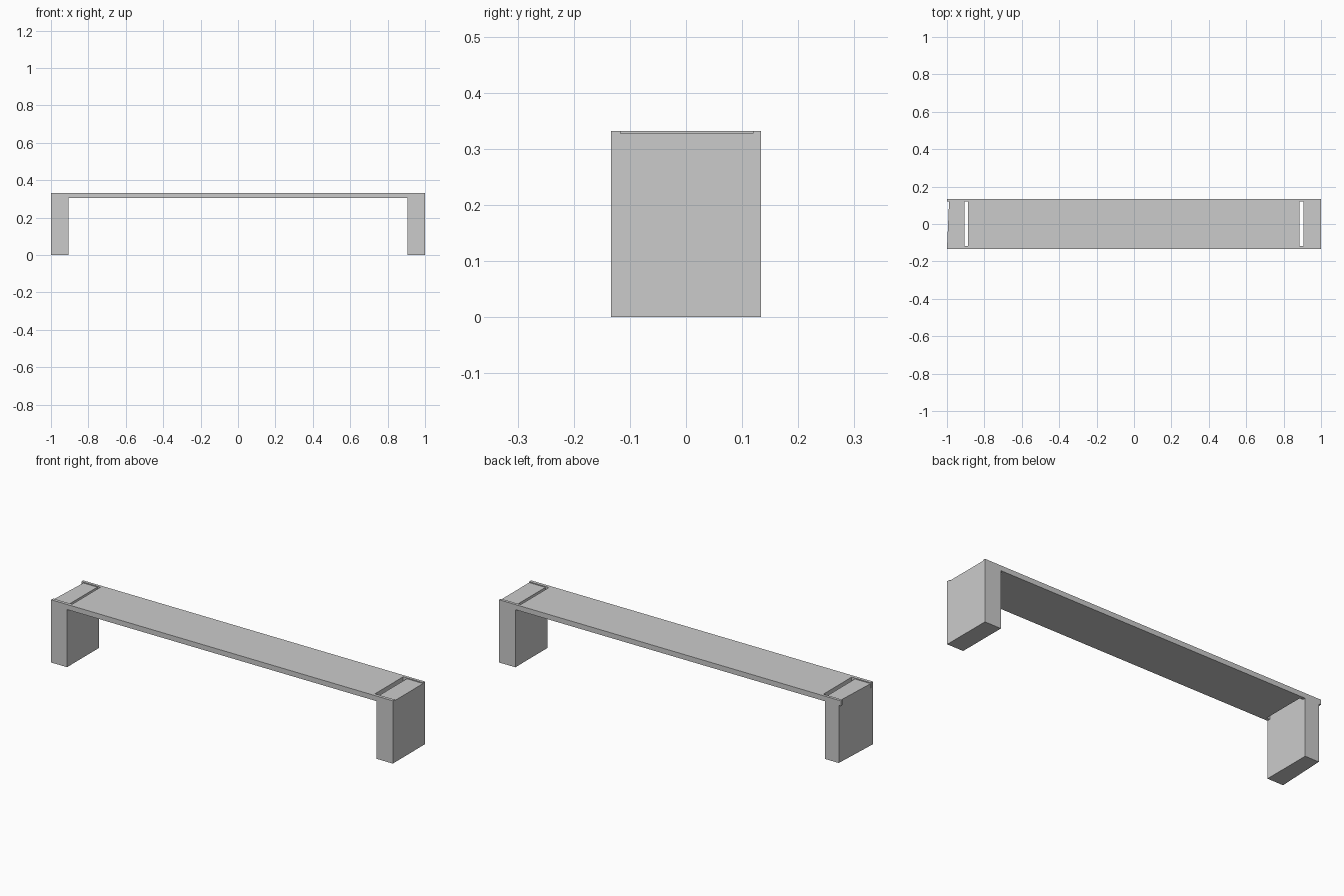
import bpy, bmesh

if "Cube" in bpy.data.objects:
    bpy.data.objects.remove(bpy.data.objects["Cube"])

TOP, UNDER, TENON_TOP = 0.332, 0.305, 0.327
Y0, Y1 = -0.134, 0.134        # full depth
N0, N1 = -0.117, 0.119        # depth range of end notches and tenons


def prism(bm, outline, z0, z1):
    """Extrude a flat xy outline from z0 up to z1."""
    face = bm.faces.new([bm.verts.new((x, y, z0)) for x, y in outline])
    ext = bmesh.ops.extrude_face_region(bm, geom=[face])
    for v in ext["geom"]:
        if isinstance(v, bmesh.types.BMVert):
            v.co.z = z1
    bmesh.ops.recalc_face_normals(bm, faces=bm.faces)


def make(name, prisms):
    bm = bmesh.new()
    for outline, z0, z1 in prisms:
        prism(bm, outline, z0, z1)
    mesh = bpy.data.meshes.new(name)
    bm.to_mesh(mesh)
    bm.free()
    ob = bpy.data.objects.new(name, mesh)
    bpy.context.collection.objects.link(ob)
    return ob


def leg(name, outer_front, outer_back, inner):
    """Post with a narrower tenon rising into the notch of the seat."""
    def outer(y):
        t = (y - Y0) / (Y1 - Y0)
        return outer_front + t * (outer_back - outer_front)

    def plan(a, b):
        return [(outer(a), a), (inner, a), (inner, b), (outer(b), b)]

    return make(name, [(plan(Y0, Y1), 0, UNDER), (plan(N0, N1), UNDER, TENON_TOP)])


# Seat board, notched at both ends; the notch is deeper than the tenon, leaving a slot
A, B = -0.888, 0.884
seat = [(-1, Y0), (1, Y0), (1, N0), (B, N0), (B, N1), (1, N1),
        (1, Y1), (-1, Y1), (-1, N1), (A, N1), (A, N0), (-1, N0)]
make("seat_board", [(seat, UNDER, TOP)])

# Legs: the left one tapers slightly towards the back
leg("right_leg", 1.0, 1.0, 0.905)
leg("left_leg", -1.0, -0.988, -0.907)
